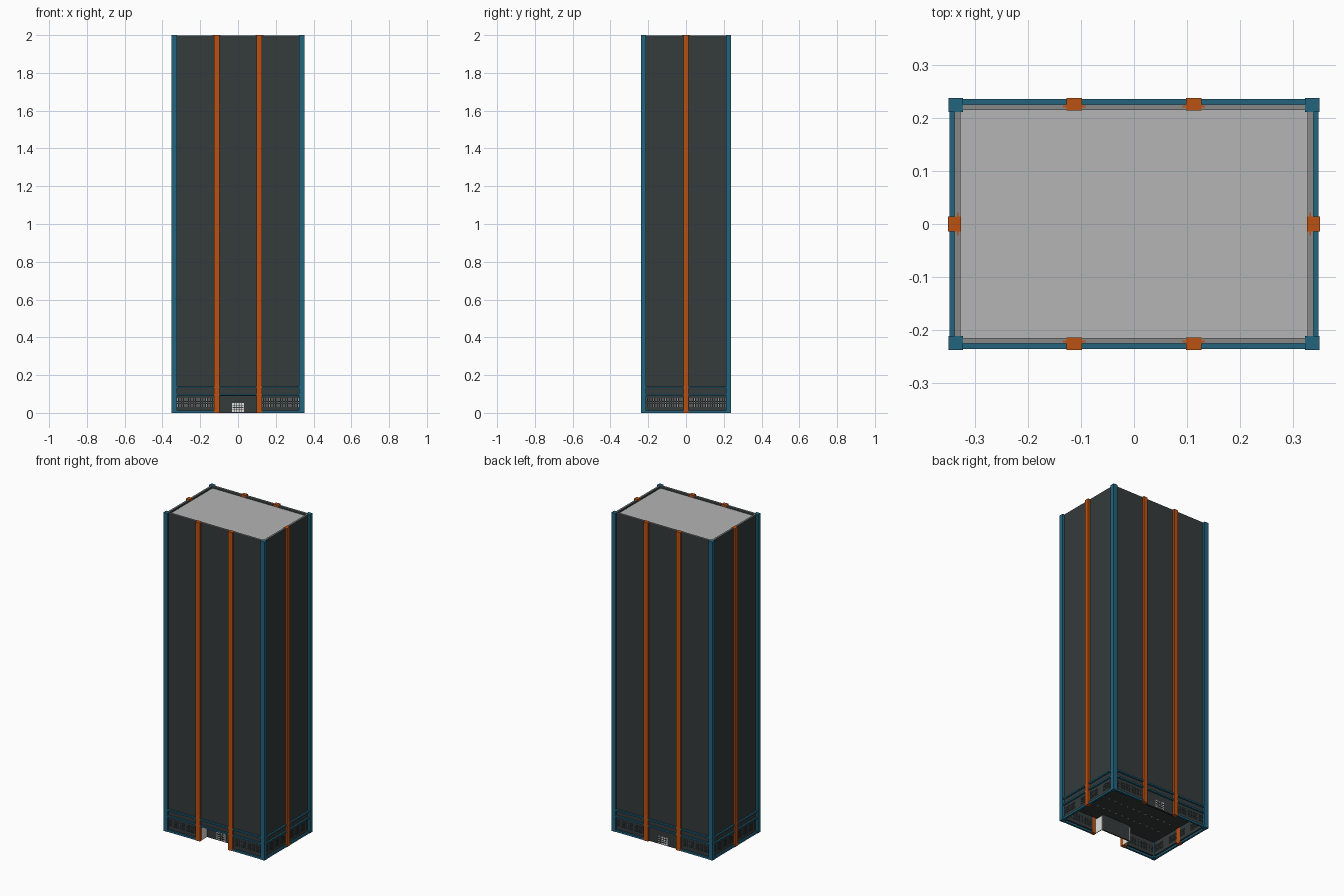
import bpy, bmesh
from mathutils import Matrix, Vector

if "Cube" in bpy.data.objects:
    bpy.data.objects.remove(bpy.data.objects["Cube"])


def material(name, rgb):
    m = bpy.data.materials.new(name)
    m.diffuse_color = (*rgb, 1)
    m.use_nodes = True
    m.node_tree.nodes["Principled BSDF"].inputs["Base Color"].default_value = m.diffuse_color
    return m


DARK = material("dark_panel", (0.035, 0.043, 0.044))
TEAL = material("teal_steel", (0.016, 0.125, 0.205))
ORANGE = material("orange_steel", (0.50, 0.082, 0.006))
ROOF = material("light_grey_roof", (0.46, 0.46, 0.46))
RIM = material("mid_grey_rim", (0.25, 0.25, 0.25))
LIGHT = material("pale_glass", (0.75, 0.75, 0.74))


def boxes(name, mat, spans):
    """One object made of boxes, each given as (x0, x1, y0, y1, z0, z1)."""
    bm = bmesh.new()
    for x0, x1, y0, y1, z0, z1 in spans:
        c = Vector(((x0 + x1) / 2, (y0 + y1) / 2, (z0 + z1) / 2))
        s = (abs(x1 - x0), abs(y1 - y0), abs(z1 - z0), 1)
        bmesh.ops.create_cube(bm, size=1, matrix=Matrix.Translation(c) @ Matrix.Diagonal(s))
    me = bpy.data.meshes.new(name)
    bm.to_mesh(me)
    bm.free()
    me.materials.append(mat)
    ob = bpy.data.objects.new(name, me)
    bpy.context.collection.objects.link(ob)
    return ob


def ring(hx, hy, t, z0, z1):
    """Four boxes round a rectangle with outer half sizes hx, hy."""
    out = []
    for s in (-1, 1):
        out.append((-hx, hx, s * hy, s * (hy - t), z0, z1))
        out.append((s * hx, s * (hx - t), -hy + t, hy - t, z0, z1))
    return out


X, Y = 0.351, 0.2375          # outer half sizes
WX, WY, WT = 0.339, 0.226, 0.011   # wall half sizes and thickness
PX = 0.113                    # orange column position
PW = 0.0145                   # half width of columns
H = 2.0

# Tall wall panels, with a lighter coping on top
boxes("upper_walls", DARK, ring(WX, WY, WT, 0.09, H - 0.003))
boxes("wall_coping", RIM, ring(WX, WY, WT, H - 0.003, H - 0.001))

# Roof and ground floor ceiling
boxes("roof", ROOF, [(-WX + WT, WX - WT, -WY + WT, WY - WT, 1.97, 1.985)])
boxes("ceiling_slab", DARK, [(-WX + WT, WX - WT, -WY + WT, WY - WT, 0.10, 0.11)])
boxes("ceiling_lights", LIGHT,
      [(-0.27 + i * 0.045, -0.262 + i * 0.045, y - 0.003, y + 0.003, 0.098, 0.1)
       for i in range(13) for y in (-0.1, 0, 0.1)])

# Corner columns
boxes("corner_columns", TEAL,
      [(sx * X, sx * (X - 0.028), sy * (Y + 0.001), sy * (Y - 0.026), 0, H)
       for sx in (-1, 1) for sy in (-1, 1)])

# Orange columns with thin side flanges
cols, flanges = [], []
for s in (-1, 1):
    for px in (-PX, PX):
        cols.append((px - PW, px + PW, s * (Y + 0.001), s * (Y - 0.023), 0, H))
        flanges.append((px - 0.021, px + 0.021, s * 0.2205, s * 0.2235, 0.09, H))
    cols.append((s * (X + 0.001), s * (X - 0.024), -PW, PW, 0, H))
    flanges.append((s * 0.332, s * 0.335, -0.022, 0.022, 0.09, H))
boxes("orange_columns", ORANGE, cols)
boxes("orange_column_flanges", ORANGE, flanges)

# Teal bands round the base
bands = []
for z0, z1 in ((0.092, 0.101), (0.131, 0.140)):
    bands += ring(X - 0.002, Y - 0.001, 0.012, z0, z1)
boxes("base_bands", TEAL, bands)

# Sills at ground level, left out of the middle bays
sills = []
for s in (-1, 1):
    for t in (-1, 1):
        sills.append((t * 0.325, t * 0.126, s * (Y - 0.001), s * (Y - 0.013), 0, 0.012))
        sills.append((s * (X - 0.002), s * (X - 0.014), t * 0.212, t * 0.013, 0, 0.012))
boxes("base_sills", TEAL, sills)


# Perforated grilles between sill and lower band
def grille(u0, u1, depth0, depth1, along_x):
    cells = [(u0, u1, 0.012, 0.035), (u0, u1, 0.081, 0.092)]
    n = int((u1 - u0) / 0.009)
    for i in range(n + 1):
        u = u0 + (u1 - u0) * i / n
        cells.append((max(u - 0.003, u0), min(u + 0.003, u1), 0.035, 0.081))
    for k in range(5):
        z = 0.042 + k * 0.009
        cells.append((u0, u1, z - 0.003, z + 0.003))
    if along_x:
        return [(a, b, depth0, depth1, z0, z1) for a, b, z0, z1 in cells]
    return [(depth0, depth1, a, b, z0, z1) for a, b, z0, z1 in cells]


panels = []
for s in (-1, 1):
    for u0, u1 in ((-0.325, -0.126), (0.126, 0.325)):
        panels += grille(u0, u1, s * WY, s * (WY - WT), True)
    for u0, u1 in ((-0.213, -0.013), (0.013, 0.213)):
        panels += grille(u0, u1, s * WX, s * (WX - WT), False)
boxes("base_grilles", DARK, panels)

# Middle bays: recessed entrance in front, flush wall at the back
RY = -0.165
boxes("entrance_wall", DARK, [(-0.1, 0.1, RY, RY + 0.008, 0, 0.1)])
boxes("entrance_side_walls", LIGHT,
      [(s * 0.1, s * 0.104, -0.215, RY + 0.008, 0, 0.092) for s in (-1, 1)])
boxes("back_middle_wall", DARK, [(-0.1, 0.1, WY - WT, WY, 0, 0.092)])

# Glazed doors with a dark lattice
for name, y, d in (("front", RY, -1), ("back", WY, 1)):
    boxes(name + "_door", LIGHT, [(-0.031, 0.031, y, y + d * 0.003, 0.004, 0.052)])
    bars = [(x - 0.002, x + 0.002, y, y + d * 0.005, 0.004, 0.052)
            for x in (-0.02, -0.007, 0.007, 0.02)]
    bars += [(-0.029, 0.029, y, y + d * 0.005, z - 0.002, z + 0.002)
             for z in (0.016, 0.028, 0.040)]
    boxes(name + "_door_bars", DARK, bars)
